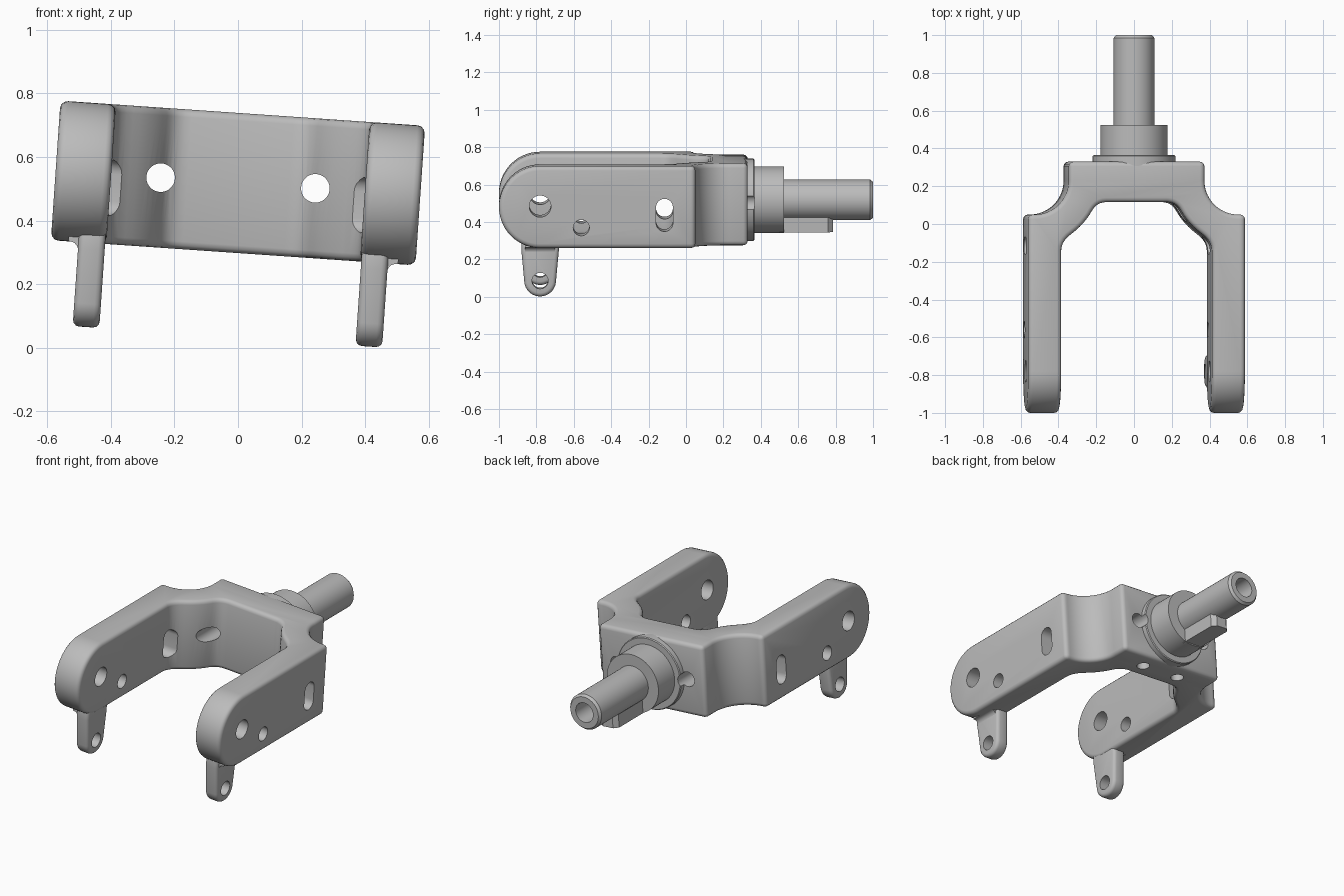
import bpy, bmesh, math
from mathutils import Matrix

if "Cube" in bpy.data.objects:
    bpy.data.objects.remove(bpy.data.objects["Cube"])

steel = bpy.data.materials.new("steel_grey")
steel.diffuse_color = (0.5, 0.5, 0.5, 1)
steel.use_nodes = True
steel.node_tree.nodes["Principled BSDF"].inputs["Base Color"].default_value = steel.diffuse_color
parts = []


def finish(name, bm):
    bmesh.ops.recalc_face_normals(bm, faces=bm.faces)
    me = bpy.data.meshes.new(name)
    bm.to_mesh(me)
    bm.free()
    me.materials.append(steel)
    ob = bpy.data.objects.new(name, me)
    bpy.context.collection.objects.link(ob)
    return ob


def prism(name, pts, axis, a, b):
    """Extrude a 2D profile along an axis: z uses (x,y), x uses (y,z), y uses (x,z)."""
    place = {'z': lambda p, t: (p[0], p[1], t),
             'x': lambda p, t: (t, p[0], p[1]),
             'y': lambda p, t: (p[0], t, p[1])}[axis]
    bm = bmesh.new()
    lo = [bm.verts.new(place(p, a)) for p in pts]
    hi = [bm.verts.new(place(p, b)) for p in pts]
    bm.faces.new(lo)
    bm.faces.new(hi)
    n = len(pts)
    for i in range(n):
        j = (i + 1) % n
        bm.faces.new((lo[i], lo[j], hi[j], hi[i]))
    return finish(name, bm)


def arc(cx, cy, r, a0, a1, n=14):
    return [(cx + r * math.cos(math.radians(a0 + (a1 - a0) * i / n)),
             cy + r * math.sin(math.radians(a0 + (a1 - a0) * i / n))) for i in range(n + 1)]


def circle(cx, cy, r, n=40):
    return arc(cx, cy, r, 0, 360, n)[:-1]


def curve(p, c, q, n=5):
    return [tuple((1 - t) ** 2 * p[k] + 2 * t * (1 - t) * c[k] + t * t * q[k] for k in (0, 1))
            for t in (i / n for i in range(n + 1))]


def bake(ob):
    dg = bpy.context.evaluated_depsgraph_get()
    me = bpy.data.meshes.new_from_object(ob.evaluated_get(dg))
    ob.modifiers.clear()
    ob.data = me


def boolean(ob, cutter, op='DIFFERENCE'):
    m = ob.modifiers.new("cut", 'BOOLEAN')
    m.operation, m.solver, m.object = op, 'EXACT', cutter
    bake(ob)
    bpy.data.objects.remove(cutter)


def bevel(ob, width, segs=3):
    m = ob.modifiers.new("round", 'BEVEL')
    m.width, m.segments, m.limit_method = width, segs, 'ANGLE'
    m.angle_limit = math.radians(40)
    m.use_clamp_overlap = False
    bake(ob)


# Fork body: half outline from above, mirrored, then trimmed by the side profile
outer = [(0.575, -1.2), (0.575, 0.05)] + arc(0.54, 0.23, 0.18, 270, 180) + [(0.36, 0.33)]
a0 = math.degrees(math.atan2(-0.18, -0.323)) + 360
a1 = math.degrees(math.atan2(-0.30, -0.217)) + 360
inner = (curve((0.16, 0.116), (0.211, 0.116), (0.237, 0.07))
         + arc(0.56, 0.25, 0.37, a0, a1, 6)[1:-1]
         + curve((0.343, -0.05), (0.40, -0.091), (0.40, -0.14)) + [(0.40, -1.2)])
half = inner + outer
fork = prism("fork_body", half + [(-x, y) for x, y in reversed(half)], 'z', -0.4, 0.4)
side = arc(-0.78, 0, 0.22, 90, 270, 28) + [(0.6, -0.22), (0.6, 0.22)]
boolean(fork, prism("side_trim", side, 'x', -1, 1), 'INTERSECT')
bevel(fork, 0.024)

# Cross holes and slots through both arms
slot = arc(-0.115, 0.0, 0.045, 0, 180) + arc(-0.115, -0.085, 0.045, 180, 360)
for prof in (circle(-0.78, 0.005, 0.058), circle(-0.56, -0.11, 0.043), slot):
    boolean(fork, prism("cutter", prof, 'x', -1, 1))

# Stepped hub, shaft and blind end bore, turned about the y axis
bm = bmesh.new()
prof = [(0, 0.30), (0.22, 0.30), (0.22, 0.36), (0.215, 0.365), (0.178, 0.365), (0.178, 0.525),
        (0.108, 0.525), (0.108, 0.985), (0.096, 1.0), (0.06, 1.0), (0.06, 0.75), (0, 0.72)]
vs = [bm.verts.new((r, y, 0)) for r, y in prof]
es = [bm.edges.new(e) for e in zip(vs, vs[1:])]
bmesh.ops.spin(bm, geom=vs + es, cent=(0, 0, 0), axis=(0, 1, 0),
               angle=2 * math.pi, steps=64, use_merge=False)
bmesh.ops.remove_doubles(bm, verts=bm.verts, dist=1e-4)
hub = finish("hub_and_shaft", bm)

# Rear holes notch the flange; two blind holes under the bridge
for s in (-1, 1):
    for ob in (fork, hub):
        boolean(ob, prism("cutter", circle(s * 0.244, 0, 0.045), 'y', -0.05, 0.5))
    boolean(fork, prism("cutter", circle(s * 0.13, 0.22, 0.038), 'z', -0.4, -0.08))

# Key under the shaft, with chamfered end corners
key = prism("shaft_key", [(-0.06, 0.5), (0.06, 0.5), (0.06, 0.76), (0.035, 0.785),
                          (-0.035, 0.785), (-0.06, 0.76)], 'z', -0.17, -0.07)
parts += [fork, hub, key]

# Hanging lugs with pin holes and a fillet on the outer side
lug_prof = [(-0.68, -0.16), (-0.68, -0.24)] + arc(-0.78, -0.4, 0.085, -8, -172, 20) \
    + [(-0.88, -0.24), (-0.88, -0.16)]
for s, label in ((-1, "left"), (1, "right")):
    lug = prism(label + "_lug", lug_prof, 'x', s * 0.404, s * 0.488)
    bevel(lug, 0.02)
    boolean(lug, prism("cutter", circle(-0.78, -0.4, 0.043), 'x', -1, 1))
    fil = [(0.47, -0.19), (0.47, -0.25)] + curve((0.487, -0.25), (0.488, -0.22), (0.52, -0.219)) \
        + [(0.52, -0.19)]
    parts += [lug, prism(label + "_lug_fillet", [(s * x, z) for x, z in fil], 'y', -0.86, -0.70)]

# Tilt the whole part about the shaft axis and lift it onto the ground
pose = Matrix.Translation((0, 0, 0.518)) @ Matrix.Rotation(math.radians(3.95), 4, 'Y')
bpy.ops.object.select_all(action='DESELECT')
for ob in parts:
    ob.data.transform(pose)
    ob.select_set(True)
bpy.context.view_layer.objects.active = fork
bpy.ops.object.shade_smooth_by_angle(angle=math.radians(32))
